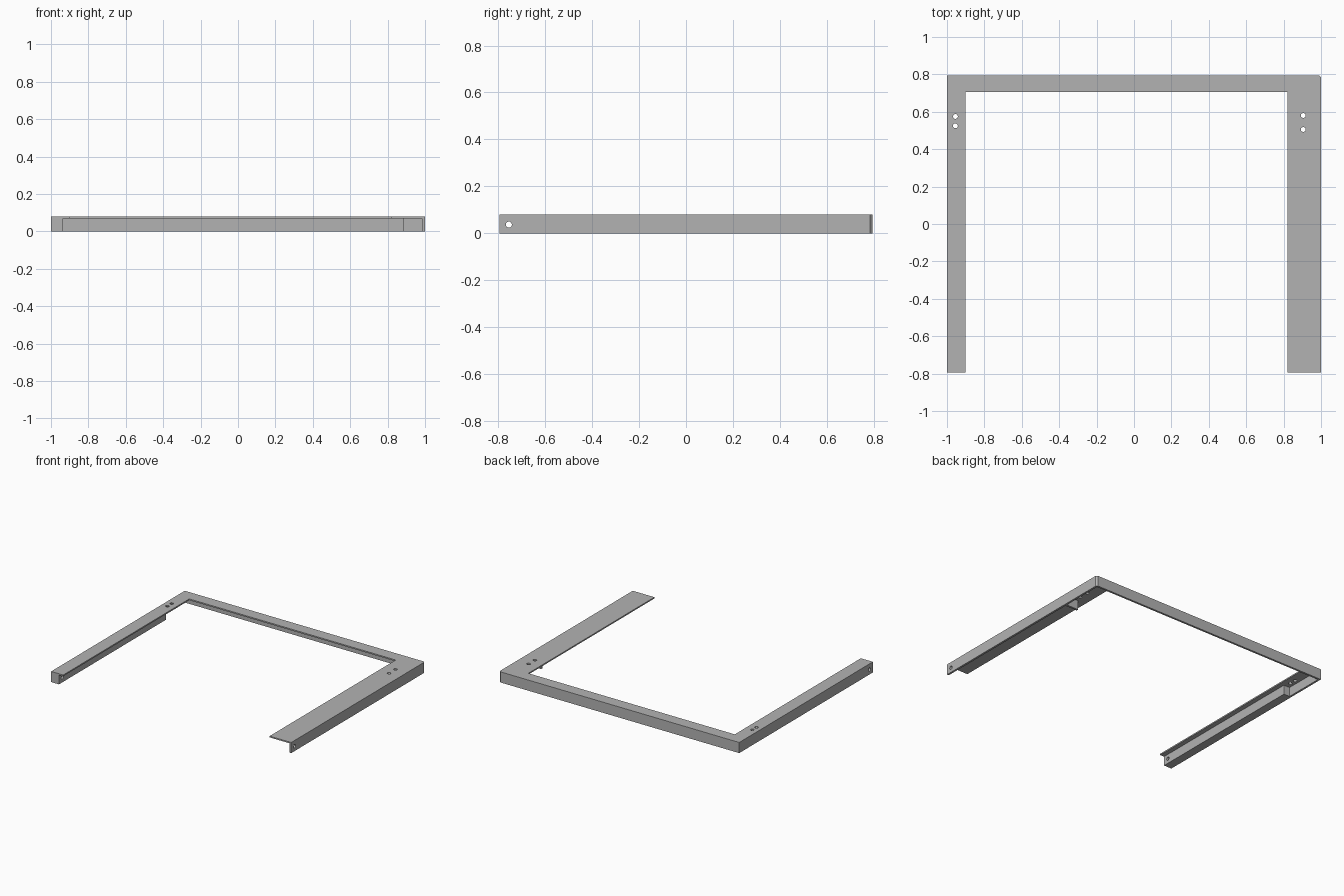
import bpy, bmesh
from mathutils import Matrix

cube = bpy.data.objects.get("Cube")
if cube:
    bpy.data.objects.remove(cube, do_unlink=True)

TOP, PLATE, HALF = 0.08, 0.07, 0.795
WALL = 0.015

steel = bpy.data.materials.new("grey_steel")
steel.use_nodes = True
grey = (0.45, 0.45, 0.45, 1)
steel.diffuse_color = grey
steel.node_tree.nodes["Principled BSDF"].inputs["Base Color"].default_value = grey


def extrude(name, outline, z0, z1):
    """Solid made by raising a flat outline from z0 to z1."""
    bm = bmesh.new()
    face = bm.faces.new([bm.verts.new((x, y, z0)) for x, y in outline])
    moved = bmesh.ops.extrude_face_region(bm, geom=[face])["geom"]
    for v in moved:
        if isinstance(v, bmesh.types.BMVert):
            v.co.z = z1
    bmesh.ops.recalc_face_normals(bm, faces=bm.faces)
    mesh = bpy.data.meshes.new(name)
    bm.to_mesh(mesh)
    bm.free()
    mesh.materials.append(steel)
    obj = bpy.data.objects.new(name, mesh)
    bpy.context.collection.objects.link(obj)
    return obj


def block(name, x0, x1, y0, y1, z0=0, z1=PLATE):
    return extrude(name, [(x0, y0), (x1, y0), (x1, y1), (x0, y1)], z0, z1)


def drill(obj, centre, axis, depth=0.1, radius=0.013):
    """Cut a round hole, then discard the cutter."""
    bm = bmesh.new()
    turn = Matrix.Rotation(1.5707963, 4, "Y") if axis == "X" else Matrix()
    bmesh.ops.create_cone(bm, cap_ends=True, segments=24, radius1=radius,
                          radius2=radius, depth=depth,
                          matrix=Matrix.Translation(centre) @ turn)
    mesh = bpy.data.meshes.new("hole_cutter")
    bm.to_mesh(mesh)
    bm.free()
    mesh.materials.append(steel)
    cutter = bpy.data.objects.new("hole_cutter", mesh)
    cutter.hide_render = True
    bpy.context.collection.objects.link(cutter)
    mod = obj.modifiers.new("hole", "BOOLEAN")
    mod.operation, mod.solver, mod.object = "DIFFERENCE", "EXACT", cutter
    bpy.context.view_layer.objects.active = obj
    bpy.ops.object.modifier_apply(modifier=mod.name)
    bpy.data.objects.remove(cutter, do_unlink=True)


# Top plate: narrow left arm, back strip, wide right arm
top_plate = extrude("top_plate", [
    (-1, -HALF), (-0.9, -HALF), (-0.9, 0.705), (0.82, 0.705), (0.82, -HALF),
    (1, -HALF), (1, HALF - 0.01), (0.99, HALF), (-1, HALF)], PLATE, TOP)
for x, y in [(-0.955, 0.525), (-0.955, 0.575), (0.905, 0.505), (0.905, 0.58)]:
    drill(top_plate, (x, y, TOP), "Z")

# Thin outer walls hanging below the plate
inner = 1 - WALL
outer_wall = extrude("outer_wall", [
    (-1, 0.48), (-inner, 0.48), (-inner, HALF - WALL), (inner, HALF - WALL),
    (inner, -HALF), (1, -HALF), (1, HALF - 0.01), (0.99, HALF), (-1, HALF)],
    0, PLATE)
drill(outer_wall, (1, -0.755, 0.037), "X")

# Box rail under the left arm
left_rail = block("left_rail", -1, -0.935, -HALF, 0.48)
drill(left_rail, (-0.967, -0.755, 0.037), "X", depth=0.2)

# Small stop bracket under the right arm
block("right_bracket", 0.885, inner, 0.445, 0.46)
